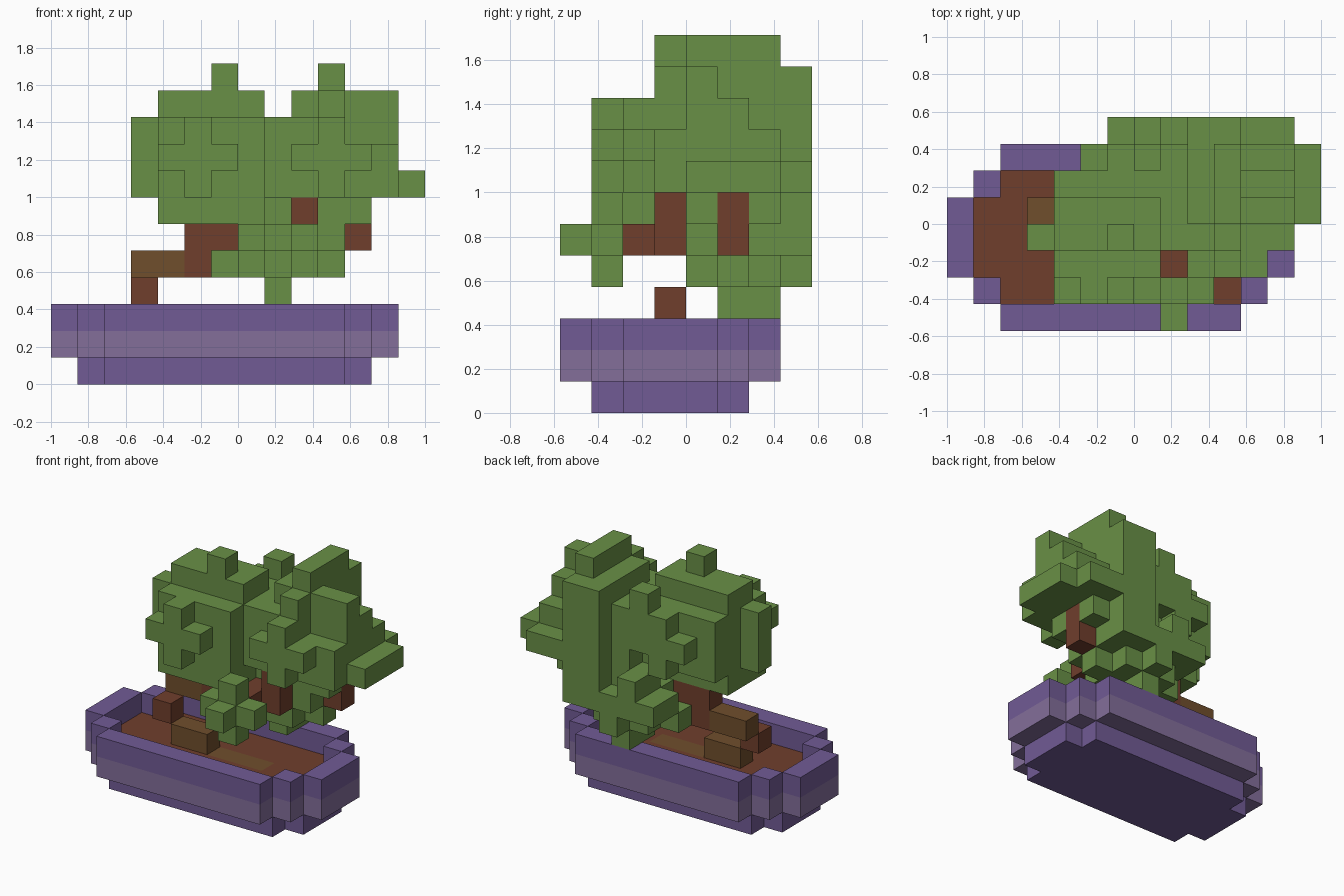
import bpy
import bmesh
from mathutils import Vector

default_cube = bpy.data.objects.get("Cube")
if default_cube:
    bpy.data.objects.remove(default_cube, do_unlink=True)

# The model sits on a regular lattice of cubes
CELL = 1 / 7
ORIGIN = Vector((-1, -4 * CELL, 0))


def make_material(name, red, green, blue):
    """Flat material from display (sRGB) levels, stored as linear values."""
    levels = [channel / 255 for channel in (red, green, blue)]
    color = [((level + 0.055) / 1.055) ** 2.4 for level in levels] + [1]
    material = bpy.data.materials.new(name)
    material.use_nodes = True
    material.diffuse_color = color
    shader = material.node_tree.nodes["Principled BSDF"]
    shader.inputs["Base Color"].default_value = color
    return material


def box(low, high=None):
    """All lattice cells from the low corner to the high corner, inclusive."""
    high = high or low
    return {
        (x, y, z)
        for x in range(low[0], high[0] + 1)
        for y in range(low[1], high[1] + 1)
        for z in range(low[2], high[2] + 1)
    }


def cross(center, axes):
    """A centre cell with one neighbour on both sides along each axis."""
    cells = box(center)
    for axis in axes:
        for step in (-1, 1):
            cell = list(center)
            cell["xyz".index(axis)] += step
            cells.add(tuple(cell))
    return cells


def rounded_layer(reach, level):
    """One layer of the pot: a long shape with stepped corners."""
    cells = set()
    for row in range(-reach, reach + 1):
        inset = 3 - reach + max(0, abs(row) - 1)
        cells |= box((inset, 3 + row, level), (12 - inset, 3 + row, level))
    return cells


def build(name, cells, material):
    """Mesh the outer skin of a set of cells and merge its flat areas."""
    bm = bmesh.new()
    for cell in cells:
        for axis in range(3):
            u, v = (axis + 1) % 3, (axis + 2) % 3
            for side in (0, 1):
                neighbour = list(cell)
                neighbour[axis] += 2 * side - 1
                if tuple(neighbour) in cells:
                    continue
                corners = []
                for du, dv in ((0, 0), (1, 0), (1, 1), (0, 1)):
                    corner = Vector(cell)
                    corner[axis] += side
                    corner[u] += du
                    corner[v] += dv
                    corners.append(bm.verts.new(ORIGIN + corner * CELL))
                bm.faces.new(corners if side else corners[::-1])
    bmesh.ops.remove_doubles(bm, verts=bm.verts, dist=CELL / 100)
    bmesh.ops.dissolve_limit(bm, angle_limit=0.01, verts=bm.verts, edges=bm.edges)
    mesh = bpy.data.meshes.new(name)
    bm.to_mesh(mesh)
    bm.free()
    mesh.materials.append(material)
    bpy.context.collection.objects.link(bpy.data.objects.new(name, mesh))


purple = make_material("purple glaze", 113, 91, 149)
lilac = make_material("lilac glaze", 131, 110, 154)
red_brown = make_material("red brown", 112, 62, 44)
tan_brown = make_material("tan brown", 112, 78, 44)
leaf_green = make_material("leaf green", 105, 144, 70)

# Pot: narrow foot, lighter band, and an open rim around the soil
soil_area = rounded_layer(2, 1)
root = box((6, 3, 1), (8, 3, 1))
build("pot_foot", rounded_layer(2, 0), purple)
build("pot_band", rounded_layer(3, 1) - soil_area, lilac)
build("pot_rim", rounded_layer(3, 2) - rounded_layer(2, 2), purple)
build("soil", soil_area - root, red_brown)

# Winding trunk that climbs from the soil in alternating browns
low_bend = box((4, 3, 2), (5, 3, 2))
high_bend = box((3, 4, 4), (4, 4, 4))
build("trunk_bends", root | low_bend | high_bend, tan_brown)
trunk = box((3, 3, 3)) | box((5, 4, 4), (5, 4, 5)) | box((6, 4, 5))
build("trunk_risers", trunk, red_brown)

# Branches between the leaf clumps
branches = box((9, 3, 5), (9, 3, 6)) | box((8, 2, 5), (8, 3, 5))
branches |= box((11, 5, 5), (11, 5, 6))
build("branches", branches, red_brown)

# Smaller crown on the right of the tree, with a cross of leaves in front
small_crown = box((4, 2, 7), (7, 5, 9))
small_crown |= box((4, 2, 6), (7, 4, 6))
small_crown |= box((4, 3, 10), (7, 4, 10))
small_crown |= box((3, 3, 7), (3, 3, 9))
small_crown |= cross((5, 1, 8), "xz")
small_crown |= box((5, 6, 8), (7, 6, 8)) | cross((6, 6, 8), "z")
small_crown |= box((7, 6, 9), (7, 6, 10))
small_crown |= box((6, 3, 11))

# Larger crown on the left of the tree, with a ridge and a wide skirt
large_crown = box((8, 3, 7), (10, 6, 9))
large_crown |= box((11, 3, 7), (12, 6, 8))
large_crown |= box((11, 4, 9), (12, 5, 9))
large_crown |= box((11, 4, 10), (12, 4, 10))
large_crown |= box((9, 4, 10), (10, 7, 10)) | box((10, 3, 10))
large_crown |= box((10, 4, 11), (10, 6, 11))
large_crown |= box((9, 7, 5), (10, 7, 9))
large_crown |= box((9, 7, 7), (12, 7, 7))
large_crown |= box((13, 4, 7), (13, 6, 7))
large_crown |= cross((10, 2, 8), "xz")
large_crown |= box((8, 4, 6), (11, 4, 6)) | box((8, 6, 6), (11, 6, 6))
large_crown |= box((8, 5, 6), (10, 5, 6))

# Hanging foliage at the back, and a small sprig at the front
drape = box((7, 4, 4), (9, 6, 5)) | box((10, 4, 5), (10, 6, 5))
drape |= box((6, 5, 4), (10, 5, 4)) | box((6, 6, 5), (8, 7, 5))
drape |= box((8, 5, 3), (8, 6, 3)) | box((8, 7, 4))
drape |= box((7, 6, 6), (7, 7, 6))
sprig = cross((8, 1, 5), "xyz") - branches

build("small_crown", small_crown, leaf_green)
build("large_crown", large_crown, leaf_green)
build("hanging_foliage", drape, leaf_green)
build("front_sprig", sprig, leaf_green)
